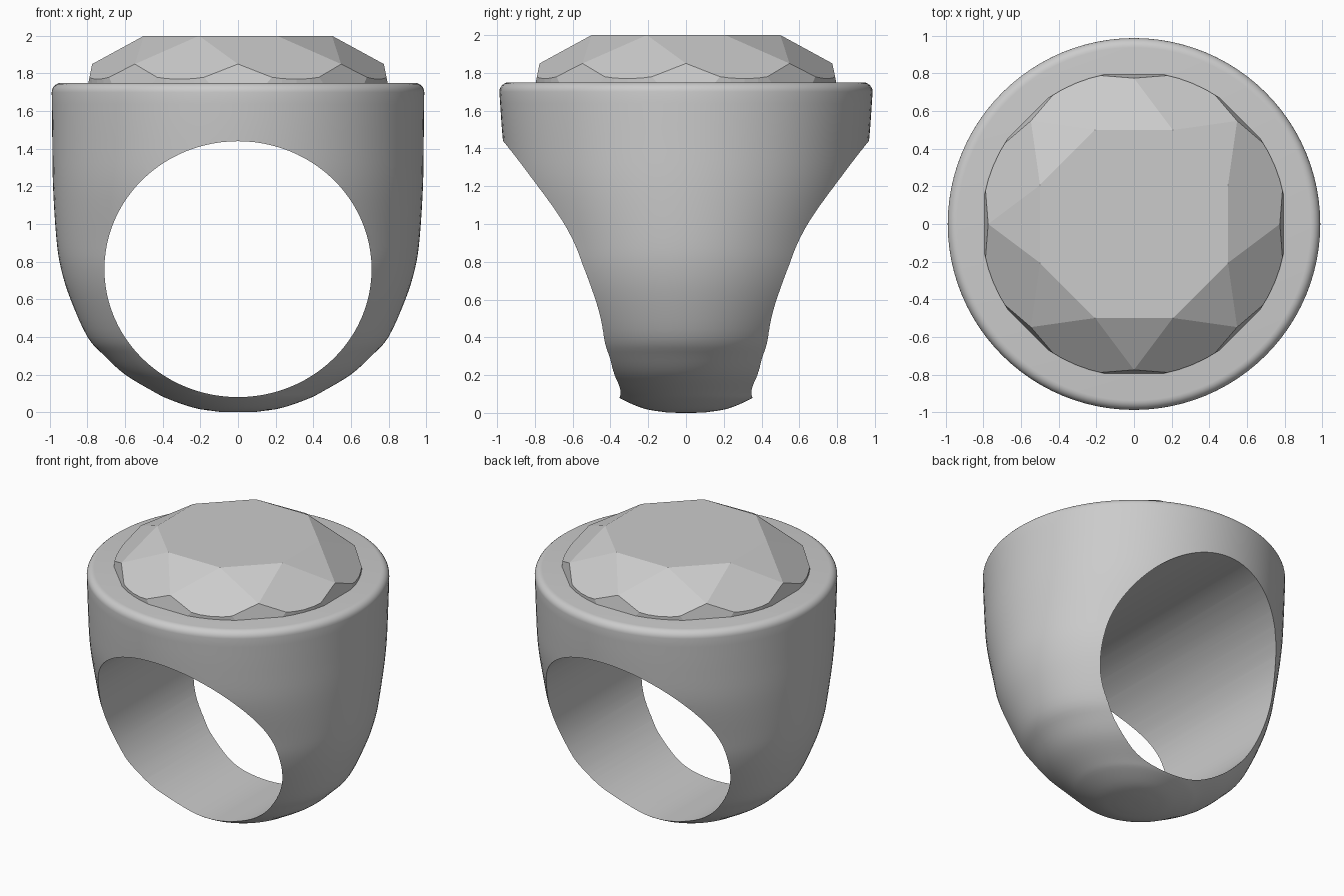
import bpy, bmesh, math
from mathutils import Vector

if "Cube" in bpy.data.objects:
    bpy.data.objects.remove(bpy.data.objects["Cube"])

SEG = 96


def make_object(name, bm):
    bmesh.ops.recalc_face_normals(bm, faces=bm.faces)
    mesh = bpy.data.meshes.new(name)
    bm.to_mesh(mesh)
    bm.free()
    ob = bpy.data.objects.new(name, mesh)
    bpy.context.collection.objects.link(ob)
    return ob


def smooth_rows(rows, steps):
    """Catmull-Rom interpolation through profile rows."""
    pts = [Vector(r) for r in rows]
    pts = [2 * pts[0] - pts[1]] + pts + [2 * pts[-1] - pts[-2]]
    out = []
    for a, b, c, d in zip(pts, pts[1:], pts[2:], pts[3:]):
        for k in range(steps):
            t = k / steps
            out.append(0.5 * (2 * b + (c - a) * t + (2 * a - 5 * b + 4 * c - d) * t * t
                              + (3 * b - a - 3 * c + d) * t ** 3))
    return out + [pts[-2]]


def loft(name, rings):
    """Skin closed rings of points and cap both ends."""
    bm = bmesh.new()
    loops = [[bm.verts.new(p) for p in ring] for ring in rings]
    for lo, hi in zip(loops, loops[1:]):
        for i in range(len(lo)):
            j = (i + 1) % len(lo)
            bm.faces.new((lo[i], lo[j], hi[j], hi[i]))
    bm.faces.new(loops[0][::-1])
    bm.faces.new(loops[-1])
    return make_object(name, bm)


def ellipse(rx, ry):
    return [(rx * math.cos(2 * math.pi * i / SEG), ry * math.sin(2 * math.pi * i / SEG))
            for i in range(SEG)]


# Ring body: elliptical sections (half width x, half depth y, z)
lower = [(0.10, 0.10, 0.002), (0.23, 0.22, 0.022), (0.37, 0.335, 0.07), (0.45, 0.39, 0.11),
         (0.60, 0.51, 0.20), (0.71, 0.60, 0.30), (0.80, 0.66, 0.40), (0.89, 0.76, 0.60),
         (0.94, 0.82, 0.76), (0.965, 0.86, 0.92), (0.983, 0.94, 1.20), (0.987, 0.97, 1.45),
         (0.99, 0.988, 1.70)]
sections = [(0.03, 0.03, 0.0)] + [tuple(v) for v in smooth_rows(lower, 4)]
# Rounded top rim
for k in range(1, 7):
    a = math.pi / 2 * k / 6
    r = 0.94 + 0.05 * math.cos(a)
    sections.append((r, r - 0.002, 1.70 + 0.05 * math.sin(a)))
body = loft("ring_body", [[(x, y, z) for x, y in ellipse(rx, ry)] for rx, ry, z in sections])

# Finger hole
hole = loft("finger_hole_cutter", [[(x, y, z + 0.76) for x, z in ellipse(0.71, 0.68)]
                                   for y in (-1.5, 1.5)])
mod = body.modifiers.new("finger_hole", 'BOOLEAN')
mod.operation = 'DIFFERENCE'
mod.solver = 'EXACT'
mod.object = hole
bpy.context.view_layer.objects.active = body
body.select_set(True)
bpy.ops.object.modifier_apply(modifier=mod.name)
bpy.data.objects.remove(hole, do_unlink=True)
bpy.ops.object.shade_smooth_by_angle(angle=math.radians(35))

# Faceted stone: a round blank cut by three tiers of eight facet planes
bm = bmesh.new()
bmesh.ops.create_cone(bm, cap_ends=True, segments=64, radius1=0.81, radius2=0.81, depth=0.3)
bmesh.ops.translate(bm, verts=bm.verts, vec=(0, 0, 1.85))


def facet(angle, r, z, run, drop):
    """Cut a plane through (r, z) that falls by drop over run, outwards at angle."""
    ca, sa = math.cos(angle), math.sin(angle)
    normal = Vector((drop * ca, drop * sa, run))
    bmesh.ops.bisect_plane(bm, geom=bm.verts[:] + bm.edges[:] + bm.faces[:], dist=1e-6,
                           plane_co=(r * ca, r * sa, z), plane_no=normal, clear_outer=True)
    rim = [e for e in bm.edges if e.is_boundary]
    if rim:
        bmesh.ops.holes_fill(bm, edges=rim, sides=0)


for i in range(8):
    a = i * math.pi / 4
    facet(a, 0.50, 2.0, 0.275, 0.15)
    facet(a + math.pi / 8, 0.541, 2.0, 0.175, 0.15)
    facet(a, 0.775, 1.85, 0.02, 0.10)
make_object("faceted_stone", bm)
